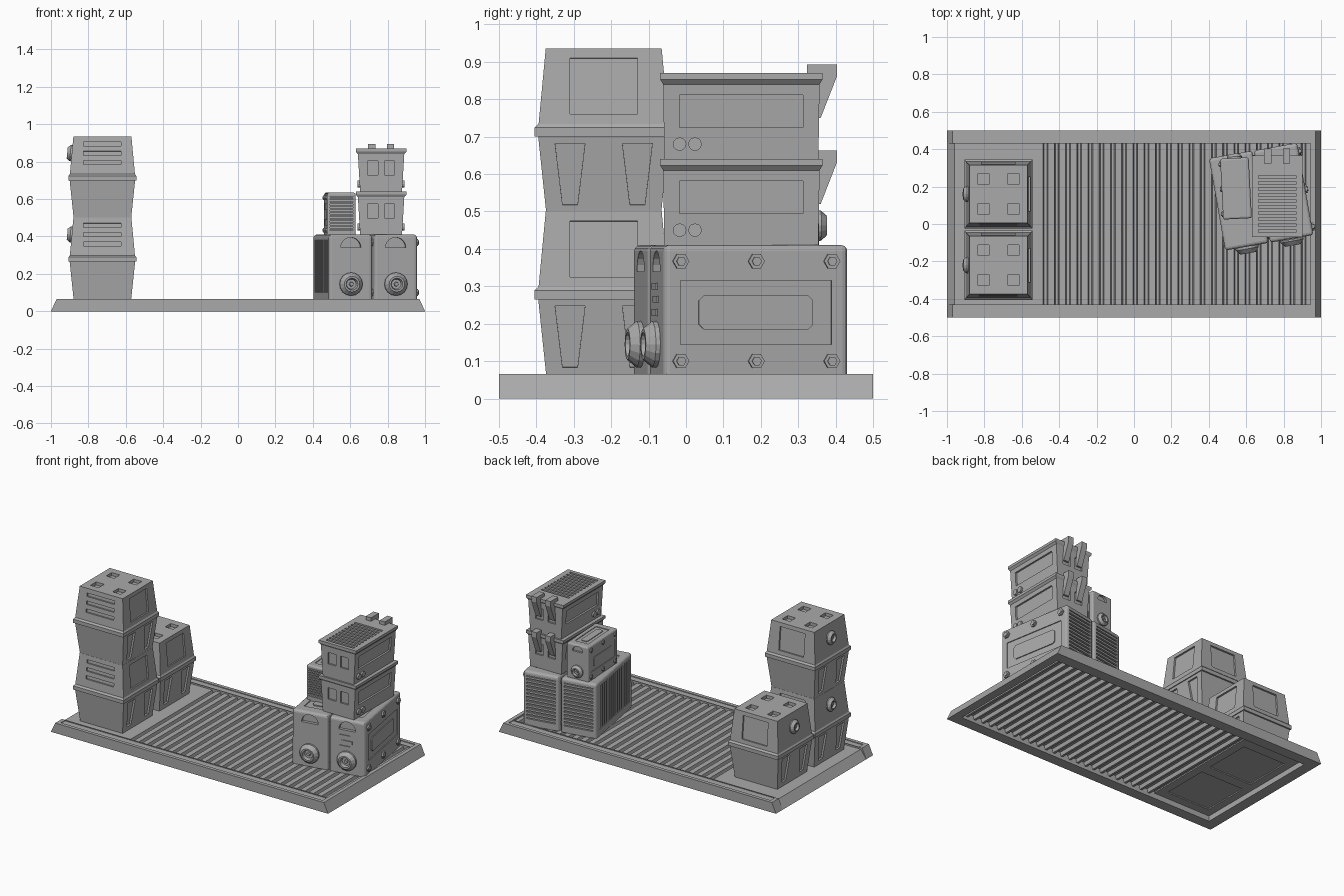
import bpy, bmesh, math
from mathutils import Matrix, Vector

if "Cube" in bpy.data.objects:
    bpy.data.objects.remove(bpy.data.objects["Cube"])

grey = bpy.data.materials.new("plain grey")
grey.diffuse_color = (0.4, 0.4, 0.4, 1)
grey.use_nodes = True
grey.node_tree.nodes["Principled BSDF"].inputs["Base Color"].default_value = grey.diffuse_color
T = Matrix.Translation
R = lambda deg, axis: Matrix.Rotation(math.radians(deg), 4, axis)


def obj(name, bm):
    bmesh.ops.recalc_face_normals(bm, faces=bm.faces)
    me = bpy.data.meshes.new(name)
    bm.to_mesh(me)
    bm.free()
    me.materials.append(grey)
    o = bpy.data.objects.new(name, me)
    bpy.context.collection.objects.link(o)
    return o


def loft(bm, rings):
    """Closed skin through rings of equal point count."""
    vs = [[bm.verts.new(p) for p in r] for r in rings]
    n = len(vs[0])
    for a, b in zip(vs, vs[1:]):
        for i in range(n):
            bm.faces.new((a[i], a[(i + 1) % n], b[(i + 1) % n], b[i]))
    bm.faces.new(vs[0][::-1])
    bm.faces.new(vs[-1])


def slab(bm, pts, M, z0, z1):
    loft(bm, [[M @ Vector((x, y, z)) for x, y in pts] for z in (z0, z1)])


def rect(w, h, bottom=1.0):
    return [(-w / 2 * bottom, -h / 2), (w / 2 * bottom, -h / 2), (w / 2, h / 2), (-w / 2, h / 2)]


def ngon(r, n, sx=1.0, arc=360):
    k = n if arc == 360 else n - 1
    return [(r * sx * math.cos(math.radians(arc * i / k)), r * math.sin(math.radians(arc * i / k))) for i in range(n)]


def squares(bm, prof):
    loft(bm, [[(-x, -y, z), (x, -y, z), (x, y, z), (-x, y, z)] for z, x, y in prof])


def face(a, r, z, u=0, tilt=0):
    """Frame on a side: 0 front, 90 right, 180 back, 270 left."""
    return R(a, 'Z') @ T((u, -r, z)) @ R(90 - tilt, 'X')


def knob(bm, M, s=1.0):
    prof = [(.062, -.005), (.062, .012), (.042, .036), (.032, .036), (.026, .014), (.012, .014), (.01, .024)]
    loft(bm, [[M @ Vector((x, y, z * s)) for x, y in ngon(r * s, 16)] for r, z in prof])


def carve(body, cut_bm):
    cutter = obj("cutter", cut_bm)
    cutter.hide_render = True
    m = body.modifiers.new("cut", 'BOOLEAN')
    m.operation, m.solver, m.object = 'DIFFERENCE', 'EXACT', cutter
    m.use_self = True
    dg = bpy.context.evaluated_depsgraph_get()
    me = bpy.data.meshes.new_from_object(body.evaluated_get(dg))
    body.modifiers.clear()
    body.data = me
    bpy.data.objects.remove(cutter)


def place(parts, name, loc, deg=0, s=1.0):
    for p in parts:
        o = bpy.data.objects.new(name + "_" + p.name, p.data)
        o.matrix_world = T(loc) @ R(deg, 'Z') @ Matrix.Scale(s, 4)
        bpy.context.collection.objects.link(o)


# ---- tall double-tapered crate
bm = bmesh.new()
squares(bm, [(-.01, .153, .153), (0, .154, .154), (.2, .175, .175), (.2, .181, .185), (.224, .181, .185),
             (.234, .174, .174), (.435, .155, .155)])
tall = obj("tall_crate", bm)
c = bmesh.new()
for x in (-.08, .08):
    for y in (-.08, .08):
        slab(c, rect(.058, .058), T((x, y, .435)), -.02, .02)
for z in (.295, .345, .395):
    slab(c, rect(.2, .022), face(0, .174 - (z - .234) * .095, z, 0, 5.4), -.012, .02)
for a in (90, 180):
    slab(c, rect(.18, .15), face(a, .164, .335, 0, 5.4), -.01, .02)
for a in (90, 270):
    for u in (-.09, .09):
        slab(c, rect(.08, .165, .5), face(a, .1645, .1, u, -6), -.012, .02)
carve(tall, c)
bm = bmesh.new()
knob(bm, face(270, .163, .345, 0, 5.4), .7)
tall_parts = [tall, obj("side_knob", bm)]
for name, y, z in (("front_low", -.22, .065), ("front_high", -.22, .5), ("back_low", .16, .065)):
    place(tall_parts, name, (-.725, y, z))

# ---- bevelled machine box
W, L, H = .235, .5, .345
bm = bmesh.new()
squares(bm, [(-.008, W / 2, L / 2), (H, W / 2, L / 2)])
bmesh.ops.bevel(bm, geom=[e for e in bm.edges if max(v.co.z for v in e.verts) > .1], offset=.016,
                segments=3, profile=.5, affect='EDGES')
box = obj("machine_box", bm)
c = bmesh.new()
slab(c, ngon(.055, 11, 1, 180), face(0, L / 2, .275), -.02, .02)
slab(c, rect(.41, .17), face(90, W / 2, .165), -.006, .02)
slab(c, rect(.19, .28), face(180, L / 2, .175), -.014, .02)
slab(c, rect(.42, .28), face(270, W / 2, .175), -.014, .02)
slab(c, rect(.14, .36), T((0, 0, H)), -.007, .02)
carve(box, c)
bm = bmesh.new()
knob(bm, face(0, L / 2, .08))
for u in (-.205, 0, .205):
    for z in (.035, .302):
        slab(bm, ngon(.022, 6), face(90, W / 2, z, u), -.003, .01)
        slab(bm, ngon(.013, 6), face(90, W / 2, z, u), 0, .015)
# raised plate in the side panel and on top
corner = lambda w, h, k: [(-w + k, -h), (w - k, -h), (w, -h + k), (w, h - k), (w - k, h), (-w + k, h), (-w, h - k), (-w, -h + k)]
slab(bm, corner(.155, .046, .014), face(90, W / 2, .165), -.01, 0)
slab(bm, corner(.035, .14, .012), T((0, 0, H)), -.01, 0)
# louvres on the back, upright fins on the left
for i in range(12):
    slab(bm, rect(.19, .013), face(180, L / 2, .047 + i * .0233), -.02, -.001)
for i in range(14):
    slab(bm, rect(.016, .28), face(270, W / 2, .175, -.195 + i * .03), -.02, -.001)
box_parts = [box, obj("fittings", bm)]
place(box_parts, "inner", (.56, .125, .065), 10)
place(box_parts, "outer", (.80, .167, .065), 10)
place(box_parts, "small", (.545, .19, .41), 183, .65)
bm = bmesh.new()
for i in range(3):
    slab(bm, rect(.07, .018), face(0, L / 2, .165 + i * .035, -.015 if i != 1 else .0), -.003, .005)
slots = obj("front_slots", bm)
place([slots], "outer", (.80, .167, .065), 10)

# ---- slim lidded crate
bm = bmesh.new()
squares(bm, [(0, .112, .206), (.2, .124, .209), (.213, .135, .217), (.23, .135, .217)])
slim = obj("slim_crate", bm)
c = bmesh.new()
for a in (90, 270):
    slab(c, rect(.33, .088), face(a, .12, .128, 0, -3.4), -.012, .02)
for a in (0, 180):
    for u in (-.045, .045):
        slab(c, rect(.056, .075), face(a, .208, .125, u), -.012, .02)
for i in range(10):
    slab(c, rect(.2, .016), T((0, -.185 + i * .032, .23)), -.014, .02)
carve(slim, c)
bm = bmesh.new()
for a, sg in ((90, 1), (270, -1)):
    for u in (-.165, -.124):
        slab(bm, ngon(.018, 12), face(a, .114, .04, sg * u), -.005, .012)
# back hooks
hook = [(.2, .11), (.212, .11), (.255, .22), (.255, .253), (.175, .253), (.175, .225), (.2, .225)]
for x in (-.05, .05):
    loft(bm, [[(x + d, y, z) for y, z in hook] for d in (-.019, .019)])
slim_parts = [slim, obj("hooks_and_buttons", bm)]
for name, z in (("lower", .41), ("upper", .64)):
    place(slim_parts, name, (.765, .148, z))

for o in tall_parts + box_parts + slim_parts + [slots]:
    bpy.data.objects.remove(o)

# ---- platform: side rails with sunken strip on top
for name, s in (("front_rail", -1), ("back_rail", 1)):
    bm = bmesh.new()
    loft(bm, [[(x, s * y, z) for x, z in ((-1, 0), (1, 0), (.97, .065), (-.97, .065))] for y in (.43, .5)])
    rail = obj(name, bm)
    c = bmesh.new()
    slab(c, rect(1.89, .045), T((0, s * .455, .065)), -.005, .02)
    carve(rail, c)
# end bars
for name, prof in (("right_end", [(1, 0), (.97, .065), (.945, .065), (.945, 0)]),
                   ("left_end", [(-1, 0), (-.96, .055), (-.93, .055), (-.93, 0)])):
    bm = bmesh.new()
    loft(bm, [[(x, y, z) for x, z in prof] for y in (-.43, .43)])
    obj(name, bm)
# flat deck under the tall crates, with two sunken plates below
bm = bmesh.new()
slab(bm, rect(.43, .87), T((-.73, 0, 0)), .035, .055)
deck = obj("flat_deck", bm)
c = bmesh.new()
for y in (-.22, .16):
    slab(c, rect(.31, .31), T((-.725, y, 0)), .02, .042)
carve(deck, c)
# corrugated deck
top, x = [(-.52, .055)], -.52
while x < .94:
    top += [(x + .034, .055), (x + .04, .032), (x + .054, .032), (x + .06, .055)]
    x += .06
prof = top + [(px, pz - .012) for px, pz in reversed(top)]
bm = bmesh.new()
loft(bm, [[(min(px, .95), y, pz) for px, pz in prof] for y in (-.432, .432)])
obj("corrugated_deck", bm)
